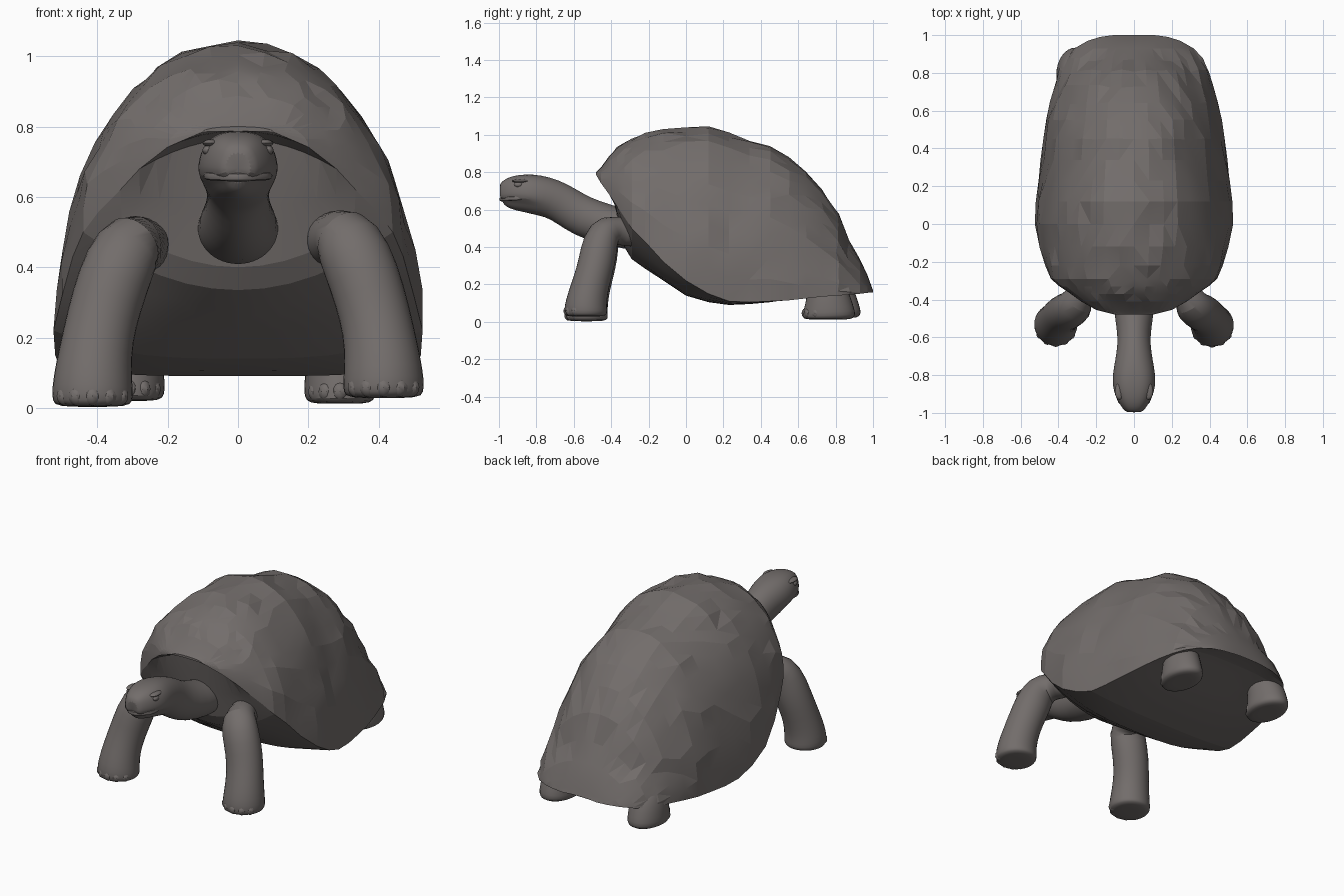
import bpy, bmesh, math, random
from mathutils import Vector

random.seed(4)
skin = bpy.data.materials.new("warm grey")
skin.diffuse_color = (0.17, 0.153, 0.147, 1)


def finish(name, bm, angle=35, subsurf=0):
    bmesh.ops.recalc_face_normals(bm, faces=bm.faces)
    me = bpy.data.meshes.new(name)
    bm.to_mesh(me)
    bm.free()
    ob = bpy.data.objects.new(name, me)
    bpy.context.collection.objects.link(ob)
    me.materials.append(skin)
    if subsurf:
        ob.modifiers.new("smooth", "SUBSURF").levels = subsurf
    bpy.ops.object.select_all(action="DESELECT")
    ob.select_set(True)
    bpy.context.view_layer.objects.active = ob
    bpy.ops.object.shade_smooth_by_angle(angle=math.radians(angle))
    return ob


def skin_rings(bm, rings):
    """Join closed rings of points into a capped tube."""
    vr = [[bm.verts.new(p) for p in r] for r in rings]
    n = len(vr[0])
    for a, b in zip(vr, vr[1:]):
        for i in range(n):
            bm.faces.new((a[i], a[(i + 1) % n], b[(i + 1) % n], b[i]))
    bm.faces.new(vr[0])
    bm.faces.new(vr[-1])


def tube_rings(path, ref, n=16):
    """Elliptical rings across a path of (x, y, z, radius u, radius v)."""
    pts = [Vector(p[:3]) for p in path]
    rings = []
    for k, p in enumerate(path):
        t = (pts[min(k + 1, len(pts) - 1)] - pts[max(k - 1, 0)]).normalized()
        u = t.cross(ref).normalized()
        v = t.cross(u)
        rings.append([pts[k] + u * p[3] * math.cos(2 * math.pi * i / n)
                      + v * p[4] * math.sin(2 * math.pi * i / n) for i in range(n)])
    return rings


def ellipsoid(bm, centre, size, seg=12):
    vs = bmesh.ops.create_uvsphere(bm, u_segments=seg, v_segments=8, radius=1)["verts"]
    for v in vs:
        v.co = Vector(centre) + Vector([a * b for a, b in zip(v.co, size)])


# Shell: cross-sections (y, half width, rim z, top z, underside z)
stations = [
    (-0.48, 0.10, 0.785, 0.80, 0.787), (-0.455, 0.20, 0.742, 0.825, 0.785),
    (-0.41, 0.28, 0.68, 0.887, 0.765), (-0.37, 0.335, 0.62, 0.93, 0.57),
    (-0.33, 0.395, 0.56, 0.958, 0.40), (-0.29, 0.44, 0.50, 0.98, 0.335),
    (-0.22, 0.47, 0.43, 1.008, 0.285),
    (-0.12, 0.50, 0.32, 1.03, 0.22), (0.0, 0.525, 0.22, 1.032, 0.14),
    (0.12, 0.52, 0.15, 1.042, 0.105), (0.23, 0.505, 0.11, 1.005, 0.09),
    (0.34, 0.495, 0.105, 0.965, 0.095), (0.45, 0.48, 0.11, 0.94, 0.105),
    (0.55, 0.465, 0.115, 0.88, 0.12), (0.64, 0.445, 0.125, 0.805, 0.14),
    (0.73, 0.42, 0.135, 0.71, 0.16), (0.81, 0.395, 0.14, 0.58, 0.18),
    (0.87, 0.365, 0.145, 0.435, 0.19), (0.93, 0.315, 0.15, 0.335, 0.19),
    (0.97, 0.245, 0.155, 0.25, 0.185), (0.99, 0.18, 0.157, 0.195, 0.172),
    (1.0, 0.11, 0.158, 0.168, 0.163)]
bm = bmesh.new()
N = 22
rings = []
for y, w, zr, zt, zb in stations:
    edge = y < -0.45 or y > 0.9
    steep = max(0.0, min(1.0, (y - 0.3) / 0.5))
    flare = 1 + 0.55 * max(0.0, min(1.0, (y - 0.5) / 0.35))   # skirt at the rear
    ring = []
    for i in range(N + 1):                       # dome with uneven scutes
        a = math.pi * i / N
        c, s = math.cos(a), max(0.0, math.sin(a))
        x = w * math.copysign(abs(c) ** 0.94, c)
        z = zr + (zt - zr) * s ** flare
        j = 0 if edge or i in (0, N) else random.uniform(-1, 1) * 0.009
        ring.append(Vector((x * (1 + j * 1.6), y + j * steep, z + j * s * (1 - 0.5 * steep))))
    for i in range(1, 12):                       # underside
        f = -1 + i / 6
        flat = 1 - abs(f) ** (2 if y < -0.2 else 3)
        ring.append(Vector((w * f, y, zr + (zb - zr) * flat)))
    rings.append(ring)
skin_rings(bm, rings)
bmesh.ops.triangulate(bm, faces=bm.faces, quad_method="SHORT_EDGE")
finish("shell", bm, 9)

# Neck and head in one loft
path = [(0, -0.24, 0.50, 0.11, 0.09), (0, -0.36, 0.505, 0.12, 0.105),
        (0, -0.50, 0.54, 0.10, 0.112), (0, -0.60, 0.59, 0.086, 0.107),
        (0, -0.68, 0.645, 0.092, 0.105), (0, -0.76, 0.672, 0.108, 0.108),
        (0, -0.83, 0.683, 0.117, 0.108), (0, -0.89, 0.688, 0.107, 0.10),
        (0, -0.94, 0.686, 0.086, 0.09), (0, -0.98, 0.682, 0.058, 0.07),
        (0, -1.0, 0.682, 0.04, 0.048)]
rings = tube_rings(path, Vector((0, 0, 1)), 24)
for r, st in zip(rings[6:], path[6:]):
    for p in r:
        if p.z < 0.655:                          # jaw set back under the beak
            p.x *= 0.86
            p.y += 0.018
        elif p.z > 0.72:                         # squared brow
            p.x = math.copysign(st[3] * (abs(p.x) / st[3]) ** 0.75, p.x)
bm = bmesh.new()
skin_rings(bm, rings)
finish("head_and_neck", bm, 30, 1)

# Eyes, brows and beak lip
bm = bmesh.new()
for s in (-1, 1):
    ellipsoid(bm, (s * 0.085, -0.895, 0.733), (0.016, 0.024, 0.015))
    ellipsoid(bm, (s * 0.077, -0.885, 0.753), (0.024, 0.045, 0.011))
finish("eyes_and_brows", bm)
bm = bmesh.new()
lip = [(0.09 * math.sin(a), -0.885 - 0.104 * math.cos(a), 0.662 - 0.006 * math.cos(a), 0.009, 0.012)
       for a in [math.radians(d) for d in range(-95, 96, 19)]]
for k, p in enumerate(lip):
    lip[k] = (p[0] * (0.8 if p[1] < -0.96 else 1),) + p[1:]
skin_rings(bm, tube_rings(lip, Vector((0, 0, 1)), 8))
finish("beak_lip", bm)

# Legs: paths for the +x side, mirrored; the +x front foot is slightly raised
front = [(0.25, -0.21, 0.45, 0.07, 0.07), (0.27, -0.33, 0.47, 0.09, 0.09),
         (0.298, -0.42, 0.478, 0.10, 0.098), (0.338, -0.455, 0.41, 0.106, 0.10),
         (0.375, -0.472, 0.30, 0.104, 0.10), (0.399, -0.50, 0.20, 0.103, 0.10),
         (0.411, -0.523, 0.11, 0.111, 0.108), (0.414, -0.532, 0.05, 0.118, 0.117),
         (0.414, -0.532, 0.015, 0.117, 0.117), (0.414, -0.532, 0.0, 0.103, 0.103),
         (0.414, -0.532, 0.0, 0.04, 0.04)]
back = [(0.27, 0.70, 0.24, 0.07, 0.07), (0.288, 0.742, 0.18, 0.095, 0.11),
        (0.298, 0.758, 0.125, 0.10, 0.123), (0.30, 0.762, 0.07, 0.103, 0.138),
        (0.30, 0.765, 0.03, 0.105, 0.147), (0.30, 0.765, 0.013, 0.09, 0.13),
        (0.30, 0.765, 0.012, 0.04, 0.06)]


def leg(name, path, side, dx, dy, dz, lift, toe):
    low = [((x + dx) * side, y + dy, z + dz * max(0, 1 - z / 0.5) + lift * z, u, v)
           for x, y, z, u, v in path]
    bm = bmesh.new()
    skin_rings(bm, tube_rings(low, Vector((0, 1, 0.001))))
    finish(name, bm, 60, 1)
    fx, fy, fz, u, v = low[-3]
    bm = bmesh.new()
    for d in (-56, -28, 0, 28, 56):              # blunt toes sunk in the foot
        a = math.radians(d)
        ellipsoid(bm, (fx + (u - 0.024) * math.sin(a), fy - (v - 0.024) * math.cos(a), fz + 0.016),
                  (toe, toe, 0.028), 10)
    finish(name + "_toes", bm)


leg("front_leg_left", front, 1, 0, -0.004, 0.028, 0.03, 0.026)
leg("front_leg_right", front, -1, 0, 0, 0.003, 0, 0.026)
leg("back_leg_left", back, 1, -0.01, 0, 0, 0, 0.024)
leg("back_leg_right", back, -1, 0.01, 0.03, 0.008, 0, 0.024)
